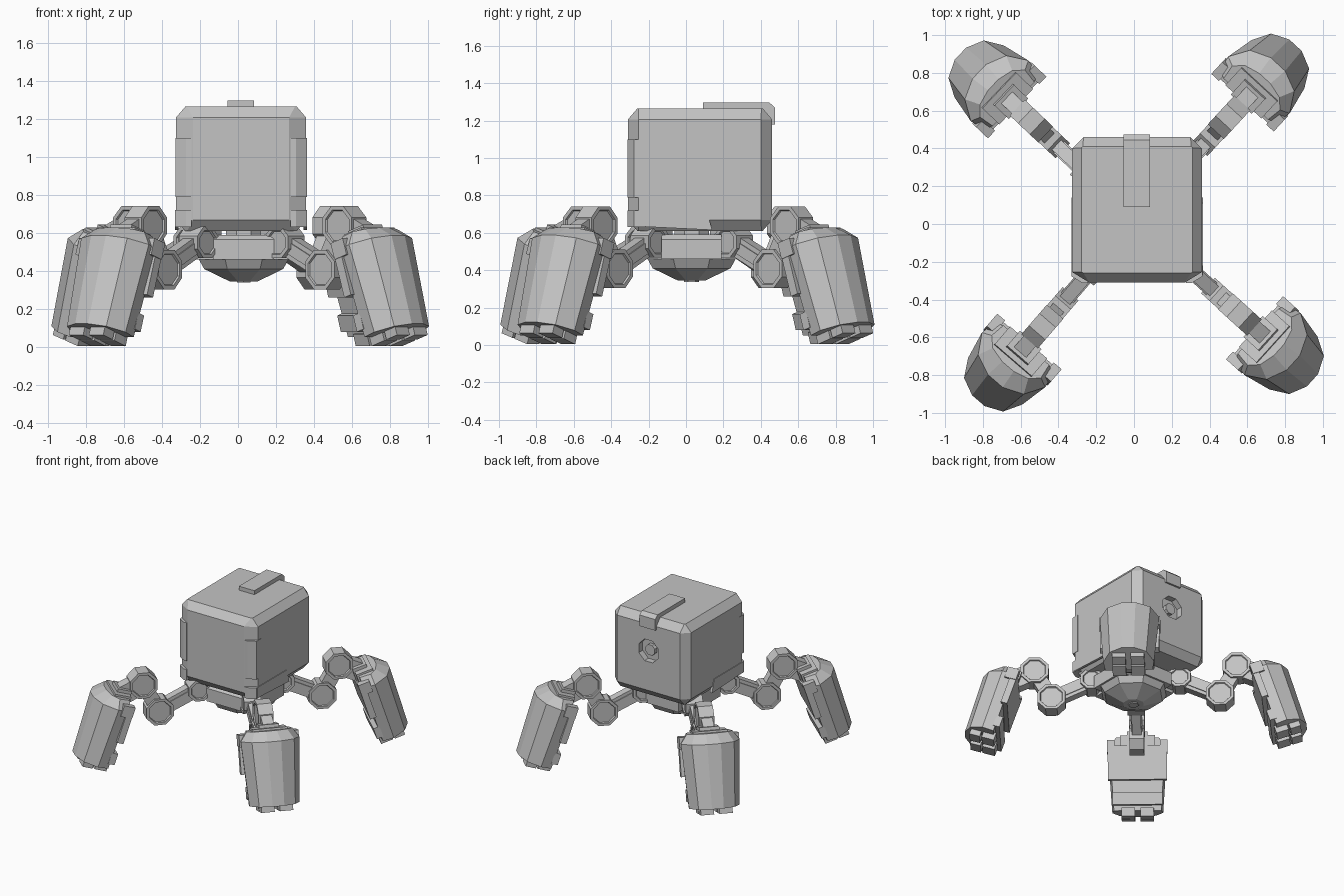
import bpy, bmesh, math
from mathutils import Matrix, Vector

cube = bpy.data.objects.get("Cube")
if cube:
    bpy.data.objects.remove(cube, do_unlink=True)

GREY = (0.55, 0.55, 0.55, 1)
metal = bpy.data.materials.new("grey metal")
metal.use_nodes = True
metal.diffuse_color = GREY
metal.node_tree.nodes["Principled BSDF"].inputs["Base Color"].default_value = GREY


def finish(name, bm, matrix=Matrix()):
    bmesh.ops.recalc_face_normals(bm, faces=bm.faces)
    mesh = bpy.data.meshes.new(name)
    bm.to_mesh(mesh)
    bm.free()
    mesh.materials.append(metal)
    obj = bpy.data.objects.new(name, mesh)
    obj.matrix_world = matrix
    bpy.context.collection.objects.link(obj)
    return obj


def loft(name, rings, matrix=Matrix(), inset=0, sink=0):
    """Join equal rings of points and cap both ends, optionally sinking the caps."""
    bm = bmesh.new()
    rows = [[bm.verts.new(p) for p in ring] for ring in rings]
    for a, b in zip(rows, rows[1:]):
        for i in range(len(a)):
            j = (i + 1) % len(a)
            bm.faces.new((a[i], a[j], b[j], b[i]))
    caps = [bm.faces.new(rows[0]), bm.faces.new(rows[-1])]
    bmesh.ops.recalc_face_normals(bm, faces=bm.faces)
    if inset:
        bmesh.ops.inset_individual(bm, faces=caps, thickness=inset, depth=0)
        bmesh.ops.inset_individual(bm, faces=caps, thickness=0.005, depth=-sink)
    return finish(name, bm, matrix)


def box(name, x, y, z, matrix=Matrix()):
    bm = bmesh.new()
    bmesh.ops.create_cube(bm, size=1)
    for v in bm.verts:
        v.co = [(a + b) / 2 + c * (b - a) for (a, b), c in zip((x, y, z), v.co)]
    return finish(name, bm, matrix)


def prism(name, outline, width, matrix=Matrix(), **caps):
    """Extrude an x-z outline evenly about y = 0."""
    return loft(name, [[(x, s * width / 2, z) for x, z in outline] for s in (-1, 1)],
                matrix, **caps)


def circle(cx, cz, r, n=8):
    turn = math.pi / n
    return [(cx + r * math.cos(turn * (2 * i + 1)), cz + r * math.sin(turn * (2 * i + 1)))
            for i in range(n)]


def bar(name, a, b, height, width, matrix):
    a, b = Vector(a), Vector(b)
    side = (b - a).orthogonal().normalized() * height / 2
    return prism(name, [a + side, b + side, b - side, a - side], width, matrix)


def lathe(name, profile, n, matrix):
    return loft(name, [[(x, y, z) for x, y in circle(0, 0, r, n)] for r, z in profile], matrix)


def head_ring(z, inset, corner):
    """Rectangle with cut corners, the front cuts wider than the back ones."""
    half, front, back = 0.343 - inset, -0.31 + inset, 0.46 - inset
    right = [(half - 0.09 * corner, front), (half, front + 0.055 * corner),
             (half, back - 0.06 * corner), (half - 0.06 * corner, back)]
    pts = right + [(-x, y) for x, y in reversed(right)]
    return [(x + 0.016, y, z) for x, y in pts]


# Cube shaped head with chamfered edges
head = loft("head", [head_ring(0.61, 0.05, 0.1), head_ring(0.668, 0, 1),
                     head_ring(1.207, 0, 1), head_ring(1.265, 0.05, 0.1)])

# Round socket cut into the back of the head
socket = Matrix.Translation((0.015, 0.46, 0.99))
cutter = prism("socket_cutter", circle(0, 0, 0.095), 0.1, socket)
cutter.hide_render = True
cut = head.modifiers.new("socket", 'BOOLEAN')
cut.operation = 'DIFFERENCE'
cut.object = cutter
bpy.context.view_layer.objects.active = head
bpy.ops.object.modifier_apply(modifier=cut.name)
bpy.data.objects.remove(cutter, do_unlink=True)
prism("socket_plug", circle(0, 0, 0.045), 0.06, socket @ Matrix.Translation((0, -0.05, 0)))

# Strap over the top, folding down the back
strap = [(0.09, 1.26), (0.40, 1.26), (0.455, 1.205), (0.455, 1.18), (0.475, 1.18),
         (0.475, 1.27), (0.445, 1.297), (0.09, 1.297)]
prism("top_strap", strap, 0.14,
      Matrix.Translation((0.015, 0, 0)) @ Matrix.Rotation(math.pi / 2, 4, 'Z'))

# Front corner guards and lower cheek plates
for side, label in ((1, "left"), (-1, "right")):
    for part, low, high in (("_corner_guard", 0.79, 1.1), ("_lower_guard", 0.63, 0.72)):
        outline = [(0.26, -0.312), (0.29, -0.312), (0.346, -0.278), (0.346, -0.22), (0.26, -0.22)]
        loft(label + part, [[(0.016 + side * x, y, z) for x, y in outline] for z in (low, high)])
    cheek = [(-0.27, 0.635), (0.14, 0.615), (0.11, 0.72), (-0.27, 0.72)]
    prism(label + "_cheek_plate", cheek, 0.02,
          Matrix.Translation((0.016 + side * 0.338, 0, 0)) @ Matrix.Rotation(math.pi / 2, 4, 'Z'))

# Hub below the head
hub = Matrix.Translation((0.03, 0.03, 0))
lathe("hub_dish", [(0.08, 0.345), (0.225, 0.41), (0.255, 0.46), (0.21, 0.46)], 8, hub)
lathe("hub_core", [(0.2, 0.45), (0.2, 0.57), (0.17, 0.59)], 8, hub)
lathe("neck", [(0.1, 0.58), (0.1, 0.63)], 8, hub)
lathe("hub_cap", [(0.04, 0.338), (0.04, 0.36)], 6, hub)
for i in range(4):
    lug = [(0.1, 0.46), (0.25, 0.46), (0.25, 0.565), (0.22, 0.59), (0.1, 0.59)]
    prism("hub_lug", lug, 0.32, hub @ Matrix.Rotation(i * math.pi / 2, 4, 'Z'))

HIP, LOW, HIGH = (0.305, 0.55), (0.605, 0.407), (0.73, 0.638)


def foot_ring(w, depth, width):
    """Half round section: flat inside, faceted outside."""
    half = [(-0.085, 0.2), (0.0, 0.215), (0.09, 0.155), (0.13, 0.05)]
    pts = half + [(u, -v) for u, v in reversed(half)]
    return [(u * (depth if u > 0 else 1), v * width, w) for u, v in pts]


def leg(label, angle, reach):
    m = (Matrix.Translation((0.005, 0.025, 0)) @ Matrix.Rotation(math.radians(angle), 4, 'Z')
         @ Matrix.Translation((reach, 0, 0)))
    # Joints and links
    for part, spot, r, width in (("hip", HIP, 0.09, 0.13), ("lower_knee", LOW, 0.112, 0.11),
                                 ("upper_knee", HIGH, 0.112, 0.115)):
        prism(label + part + "_joint", circle(*spot, r), width, m, inset=0.022, sink=0.01)
    bar(label + "hip_link", (0.18, 0.55), HIP, 0.13, 0.1, m)
    bar(label + "thigh", HIP, LOW, 0.11, 0.07, m)
    bar(label + "thigh_rib", HIP, LOW, 0.06, 0.085, m)
    bar(label + "knee_link", LOW, HIGH, 0.11, 0.075, m)
    bar(label + "ankle", HIGH, (0.9, 0.56), 0.15, 0.085, m)
    # Splayed foot
    f = m @ Matrix.Translation((1.125, 0, 0.04)) @ Matrix.Rotation(math.radians(-18), 4, 'Y')
    loft(label + "foot", [foot_ring(0.04, 1.1, 0.88), foot_ring(0.525, 1.2, 1.03),
                          foot_ring(0.595, 0.55, 0.8)], f)
    # Flanges on the inner face, leaving a step between them
    box(label + "upper_flange", (-0.12, -0.07), (-0.22, 0.22), (0.27, 0.53), f)
    box(label + "lower_flange", (-0.12, -0.07), (-0.185, 0.185), (0.08, 0.17), f)
    # Stepped crown and side tabs
    box(label + "crown", (-0.1, 0.03), (-0.13, 0.13), (0.5, 0.61), f)
    box(label + "crown_step", (-0.11, 0.0), (-0.075, 0.075), (0.5, 0.635), f)
    for s in (1, -1):
        box(label + "crown_tab", (-0.12, -0.03), sorted((s * 0.17, s * 0.225)), (0.48, 0.57), f)
        # Toe pads in an inner and outer row
        y = sorted((s * 0.02, s * 0.12))
        box(label + "inner_toe", (-0.1, -0.005), y, (-0.005, 0.06), f)
        box(label + "outer_toe", (0.01, 0.09), y, (-0.005, 0.06), f)


for label, angle, reach in (("back_left_", 47.3, 0.005), ("back_right_", 136.5, 0.025),
                            ("front_right_", 229.2, 0.02), ("front_left_", -42.2, 0.02)):
    leg(label, angle, reach)
